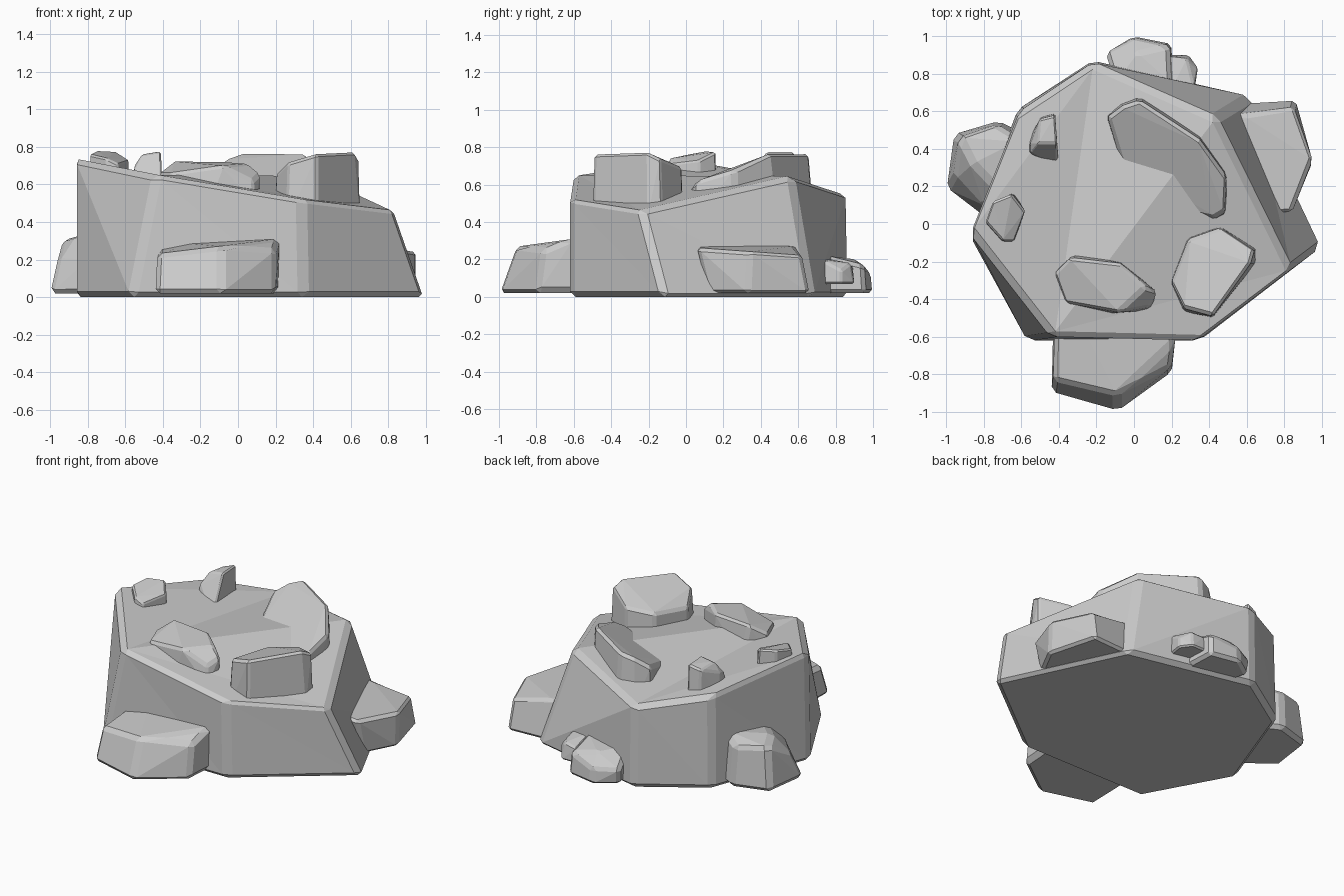
import bpy, bmesh
from math import radians


def finish(name, bm, bevel, angle=28):
    bmesh.ops.recalc_face_normals(bm, faces=bm.faces[:])
    mesh = bpy.data.meshes.new(name)
    bm.to_mesh(mesh)
    bm.free()
    ob = bpy.data.objects.new(name, mesh)
    bpy.context.collection.objects.link(ob)
    mod = ob.modifiers.new("chipped_edges", 'BEVEL')
    mod.width = bevel
    mod.segments = 1
    mod.limit_method = 'ANGLE'
    mod.angle_limit = radians(angle)
    return ob


def rock(name, base_z, base, top, bevel=0.015):
    """Faceted stone: hull of a flat footprint and an uneven crown."""
    bm = bmesh.new()
    for x, y in base:
        bm.verts.new((x, y, base_z))
    for p in top:
        bm.verts.new(p)
    bmesh.ops.convex_hull(bm, input=bm.verts[:])
    loose = [v for v in bm.verts if not v.link_faces]
    bmesh.ops.delete(bm, geom=loose, context='VERTS')
    bmesh.ops.dissolve_limit(bm, angle_limit=radians(4), verts=bm.verts[:], edges=bm.edges[:])
    return finish(name, bm, bevel)


# Main boulder: matching crown and foot rings, left corner first, anticlockwise
crown = [(-.87, -.05, .74), (-.44, -.60, .65), (.34, -.62, .52), (.84, -.24, .46),
         (.44, .57, .645), (-.22, .86, .55), (-.61, .60, .625)]
foot = [(-.87, -.07, 0), (-.57, -.62, 0), (.35, -.62, 0), (1.0, -.12, 0),
        (.62, .68, 0), (-.22, .87, 0), (-.62, .61, 0)]
bm = bmesh.new()
t = [bm.verts.new(p) for p in crown]
b = [bm.verts.new(p) for p in foot]
for i in range(7):
    j = (i + 1) % 7
    if i == 4:
        bm.faces.new((t[i], b[i], t[j]))
        bm.faces.new((t[j], b[i], b[j]))
    else:
        bm.faces.new((t[i], b[i], b[j]))
        bm.faces.new((t[i], b[j], t[j]))
for ids in ((0, 1, 5), (0, 5, 6), (1, 4, 5), (1, 3, 4), (1, 2, 3)):
    bm.faces.new([t[k] for k in ids])
bm.faces.new(b[::-1])
finish("main_boulder", bm, 0.03)

# Stones lying on top
rock("top_front_right_stone", .40,
     [(.19, -.31), (.28, -.07), (.46, -.01), (.65, -.13), (.65, -.21), (.42, -.50), (.26, -.47)],
     [(.20, -.31, .65), (.29, -.08, .67), (.46, -.02, .69), (.64, -.14, .74),
      (.62, -.21, .775), (.42, -.49, .765), (.27, -.45, .72)])
rock("top_front_left_stone", .50,
     [(-.43, -.26), (-.31, -.15), (-.07, -.20), (.12, -.36), (.09, -.46), (-.15, -.48), (-.36, -.43)],
     [(-.42, -.26, .66), (-.34, -.18, .725), (-.07, -.21, .72), (.06, -.34, .71),
      (.12, -.36, .66), (.08, -.44, .62), (-.08, -.47, .70), (-.36, -.42, .66)])
rock("top_back_slab", .42,
     [(-.15, .57), (-.07, .65), (.03, .69), (.35, .49), (.50, .27), (.50, .05),
      (.43, .02), (.34, .03), (.20, .20), (-.06, .29)],
     [(-.14, .57, .68), (-.06, .63, .74), (.03, .66, .77), (.35, .45, .77),
      (.49, .26, .68), (.48, .06, .62), (.43, .03, .60), (.34, .05, .58),
      (.20, .21, .58), (-.06, .30, .59)], 0.02)
rock("top_back_left_stone", .55,
     [(-.57, .37), (-.56, .45), (-.50, .57), (-.42, .59), (-.40, .31), (-.42, .30)],
     [(-.55, .43, .70), (-.50, .56, .75), (-.42, .58, .775), (-.41, .43, .775),
      (-.51, .43, .76), (-.55, .38, .68)], 0.01)
rock("top_left_stone", .62,
     [(-.79, .00), (-.75, .12), (-.64, .165), (-.58, .07), (-.64, -.10), (-.70, -.10)],
     [(-.79, .01, .76), (-.75, .12, .78), (-.65, .16, .775), (-.58, .07, .73),
      (-.64, -.09, .71), (-.70, -.09, .74)], 0.01)

# Stones leaning against the foot
rock("front_foot_stone", .02,
     [(-.44, -.90), (-.09, -1.0), (.20, -.79), (.22, -.50), (-.43, -.50)],
     [(-.43, -.83, .23), (-.09, -.91, .27), (.20, -.76, .25), (.22, -.62, .31),
      (.21, -.50, .31), (-.25, -.60, .285), (-.42, -.50, .26)], 0.025)
rock("left_foot_stone", .02,
     [(-1.0, .19), (-.96, .48), (-.72, .55), (-.58, .48), (-.60, .05), (-.82, .05)],
     [(-.96, .26, .20), (-.93, .46, .31), (-.73, .53, .29), (-.60, .45, .33),
      (-.86, .32, .33), (-.80, .10, .20), (-.65, .10, .30)], 0.025)
rock("right_foot_stone", .02,
     [(.50, .64), (.86, .66), (.95, .33), (.84, .12), (.60, .12)],
     [(.50, .58, .27), (.60, .58, .27), (.85, .62, .22), (.95, .34, .24),
      (.84, .06, .26), (.60, .05, .29)], 0.025)
rock("back_foot_stone", .02,
     [(-.14, .90), (.0, 1.0), (.20, .96), (.21, .75), (-.10, .75)],
     [(-.15, .91, .12), (.0, .99, .12), (.02, .91, .20), (.19, .95, .17),
      (.20, .75, .22), (-.10, .75, .21)], 0.02)
rock("back_foot_pebble", .07,
     [(.18, .90), (.29, .90), (.34, .83), (.32, .70), (.18, .70)],
     [(.19, .89, .17), (.28, .88, .18), (.34, .83, .14), (.32, .72, .20), (.20, .72, .21)], 0.01)
